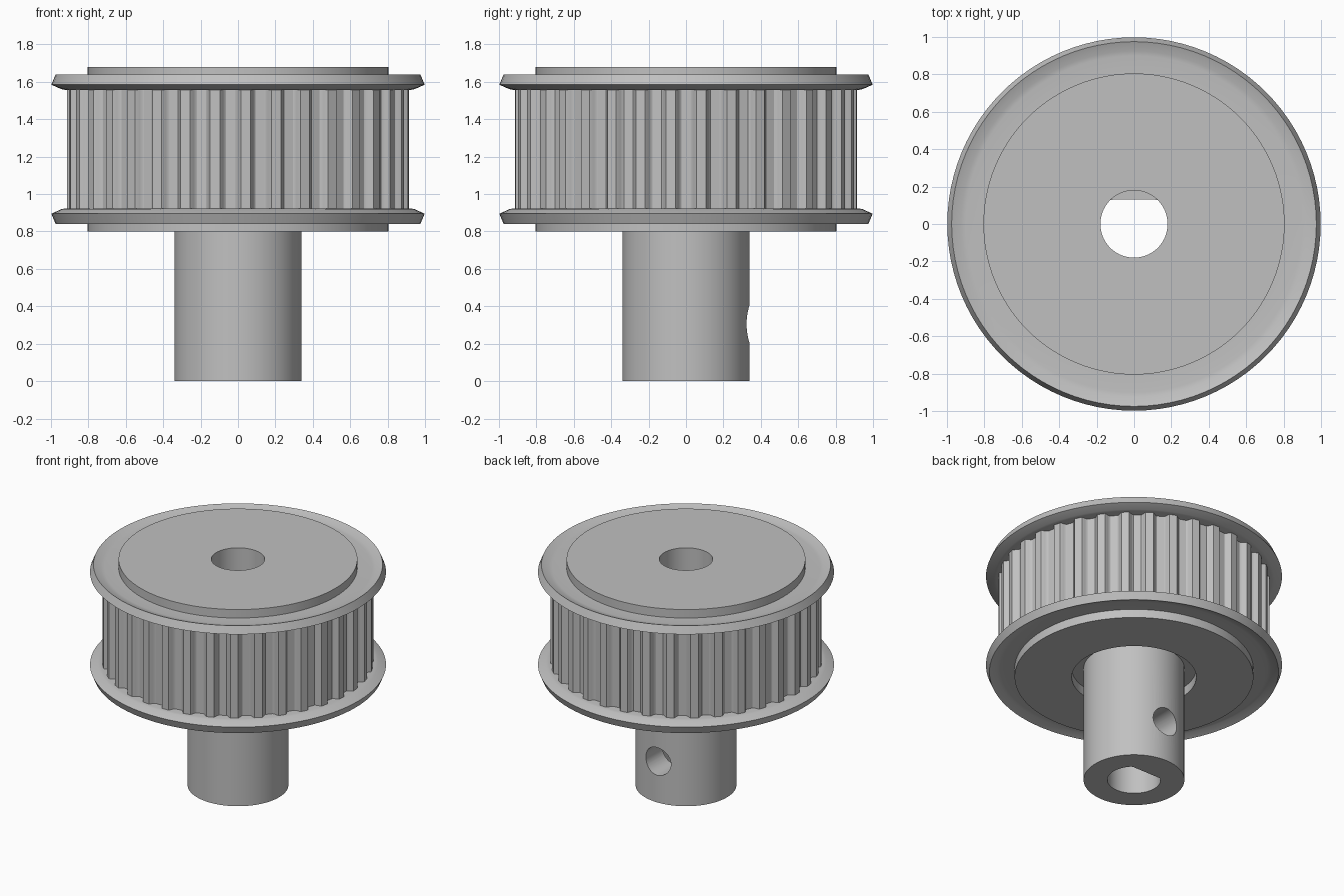
import bpy, bmesh, math
from math import sin, cos, radians, tau

SEG = 96      # sides of the round parts
TEETH = 35
MID = 1.24    # height of the mirror plane between the two flanges
BORE = 0.18

cube = bpy.data.objects.get("Cube")
if cube:
    bpy.data.objects.remove(cube, do_unlink=True)

# Single grey metal
grey = bpy.data.materials.new("grey metal")
grey.use_nodes = True
colour = (0.53, 0.53, 0.53, 1)
grey.diffuse_color = colour
grey.node_tree.nodes["Principled BSDF"].inputs["Base Color"].default_value = colour


def polar(r, a, z):
    return (r * cos(a), r * sin(a), z)


def skin(name, loops, closed=True):
    """Join a series of equal-length point loops with quads."""
    bm = bmesh.new()
    rings = [[bm.verts.new(p) for p in loop] for loop in loops]
    n = len(rings[0])
    pairs = list(zip(rings, rings[1:]))
    if closed:
        pairs.append((rings[-1], rings[0]))
    for a, b in pairs:
        for i in range(n):
            j = (i + 1) % n
            bm.faces.new((a[i], a[j], b[j], b[i]))
    if closed:
        bmesh.ops.recalc_face_normals(bm, faces=bm.faces)
    mesh = bpy.data.meshes.new(name)
    bm.to_mesh(mesh)
    bm.free()
    obj = bpy.data.objects.new(name, mesh)
    bpy.context.collection.objects.link(obj)
    mesh.materials.append(grey)
    return obj


def select(obj):
    bpy.ops.object.select_all(action='DESELECT')
    obj.select_set(True)
    bpy.context.view_layer.objects.active = obj


def smooth(obj):
    select(obj)
    bpy.ops.object.shade_smooth_by_angle(angle=radians(30))


angles = [tau * i / SEG for i in range(SEG)]


def lathe(name, profile):
    obj = skin(name, [[polar(r, a, z) for a in angles] for r, z in profile])
    smooth(obj)
    return obj


# Wheel core, with a shallow recess around the hub underneath
lathe("wheel_core", [(BORE, 0.867), (0.42, 0.867), (0.42, 0.8),
                     (0.805, 0.8), (0.805, 1.68), (BORE, 1.68)])

# Sheet flanges with lips bent away from the belt
flange = [(0.79, 1.557), (0.925, 1.557), (0.945, 1.561), (0.998, 1.585),
          (0.975, 1.64), (0.925, 1.62), (0.9, 1.617), (0.79, 1.617)]
lathe("upper_flange", flange)
lathe("lower_flange", [(r, 2 * MID - z) for r, z in flange])

# Toothed belt surface: one rounded groove repeated around the rim
half = [(3.5, 0), (3.2, 0.006), (2.6, 0.022), (2.1, 0.035), (1.6, 0.04)]
groove = [(-d, h) for d, h in half] + [(d, h) for d, h in reversed(half)]
rim = [(0.915 - h, tau * t / TEETH + radians(d))
       for t in range(TEETH) for d, h in groove]
smooth(skin("toothed_rim", [[polar(r, a, z) for r, a in rim]
                            for z in (0.922, 1.558)], closed=False))

# Hub with a D-shaped bore, flat on the back
TOP = 0.867
outer = [(0.34, a) for a in angles]
inner = [(min(BORE, 0.13 / sin(a)) if sin(a) > 0.1 else BORE, a) for a in angles]
hub = skin("hub", [[polar(r, a, z) for r, a in ring]
                   for ring, z in ((outer, 0), (outer, TOP), (inner, TOP), (inner, 0))])

# Set-screw hole through the back wall of the hub
bpy.ops.mesh.primitive_cylinder_add(vertices=48, radius=0.103, depth=0.5,
                                    location=(0, 0.3, 0.305),
                                    rotation=(radians(90), 0, 0))
cutter = bpy.context.object
cutter.name = "screw_hole_cutter"
cutter.hide_render = True
cutter.data.materials.append(grey)
cut = hub.modifiers.new("screw hole", 'BOOLEAN')
cut.operation = 'DIFFERENCE'
cut.solver = 'EXACT'
cut.object = cutter
select(hub)
bpy.ops.object.modifier_apply(modifier=cut.name)
bpy.data.objects.remove(cutter, do_unlink=True)
smooth(hub)
